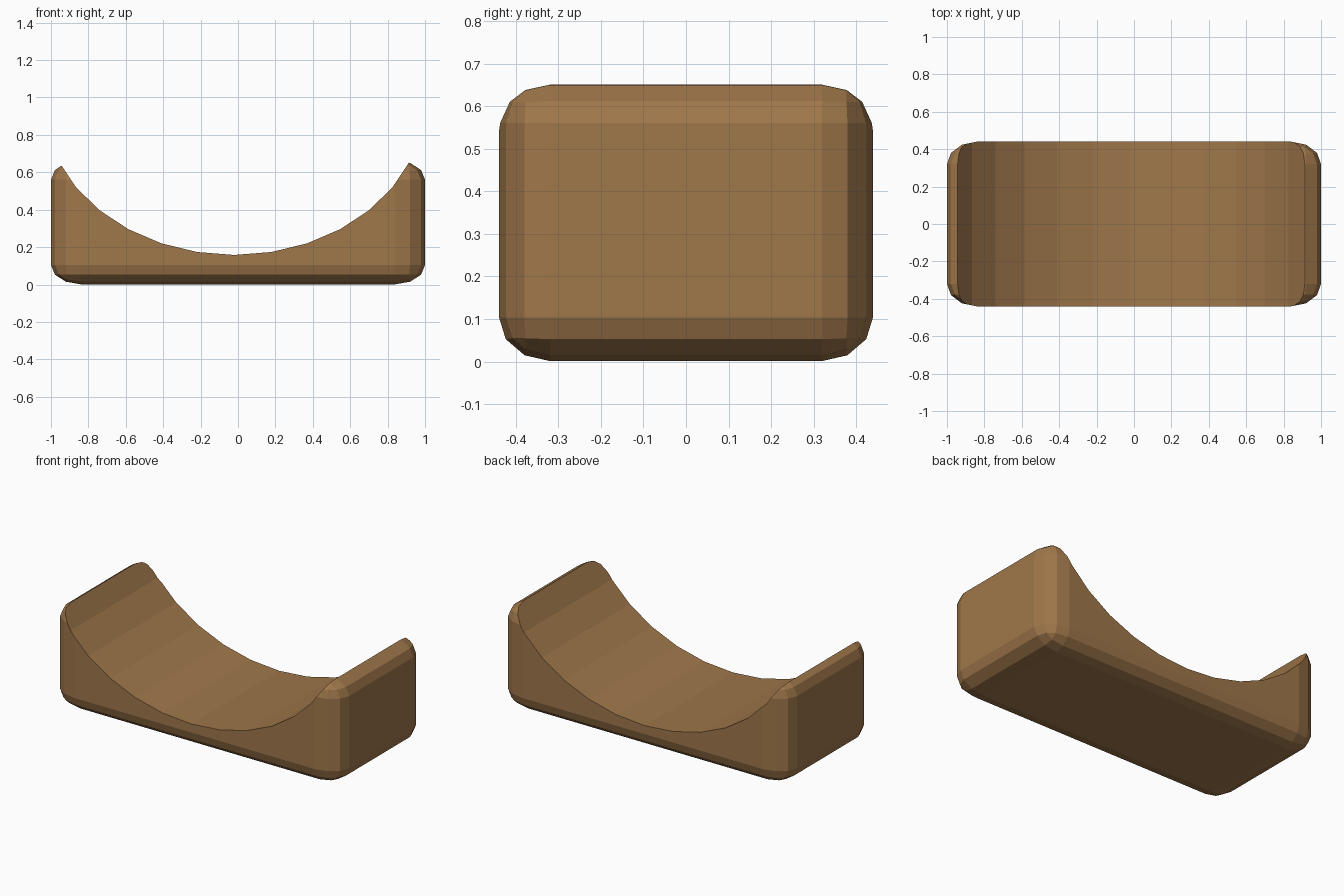
import bpy, bmesh, math
from mathutils import Matrix, Vector

if "Cube" in bpy.data.objects:
    bpy.data.objects.remove(bpy.data.objects["Cube"])

wood = bpy.data.materials.new("warm brown wood")
wood.diffuse_color = (0.35, 0.185, 0.07, 1)
wood.use_nodes = True
wood.node_tree.nodes["Principled BSDF"].inputs["Base Color"].default_value = wood.diffuse_color


def make_object(name, bm):
    mesh = bpy.data.meshes.new(name)
    bmesh.ops.recalc_face_normals(bm, faces=bm.faces)
    bm.to_mesh(mesh)
    bm.free()
    mesh.materials.append(wood)
    obj = bpy.data.objects.new(name, mesh)
    bpy.context.collection.objects.link(obj)
    return obj


# Rounded block: bevelled by one unit, then scaled so the rounding differs per axis
half = Vector((1.0, 0.44, 0.3315))
round_size = Vector((0.16, 0.12, 0.103))
bm = bmesh.new()
bmesh.ops.create_cube(bm, size=2)
bmesh.ops.scale(bm, vec=[h / r for h, r in zip(half, round_size)], verts=bm.verts)
bmesh.ops.bevel(bm, geom=bm.edges[:], offset=1, segments=3, profile=0.5,
                affect='EDGES', clamp_overlap=True)
bmesh.ops.scale(bm, vec=round_size, verts=bm.verts)
bmesh.ops.translate(bm, vec=(0, 0, half.z + 0.001), verts=bm.verts)
cradle = make_object("cradle_block", bm)

# Oval 32-sided cutter along y, with a vertex at the lowest point
bm = bmesh.new()
bmesh.ops.create_cone(bm, cap_ends=True, segments=32, radius1=1, radius2=1, depth=2,
                      matrix=Matrix.Rotation(math.pi / 2, 4, 'X'))
bmesh.ops.scale(bm, vec=(1.018, 1, 0.815), verts=bm.verts)
bmesh.ops.translate(bm, vec=(-0.02, 0, 0.158 + 0.815), verts=bm.verts)
cutter = make_object("hollow_cutter", bm)
cutter.hide_render = True

# Scoop the hollow out of the block
cut = cradle.modifiers.new("hollow", 'BOOLEAN')
cut.operation = 'DIFFERENCE'
cut.solver = 'EXACT'
cut.object = cutter
bpy.context.view_layer.objects.active = cradle
cradle.select_set(True)
bpy.ops.object.modifier_apply(modifier=cut.name)
bpy.data.objects.remove(cutter)
